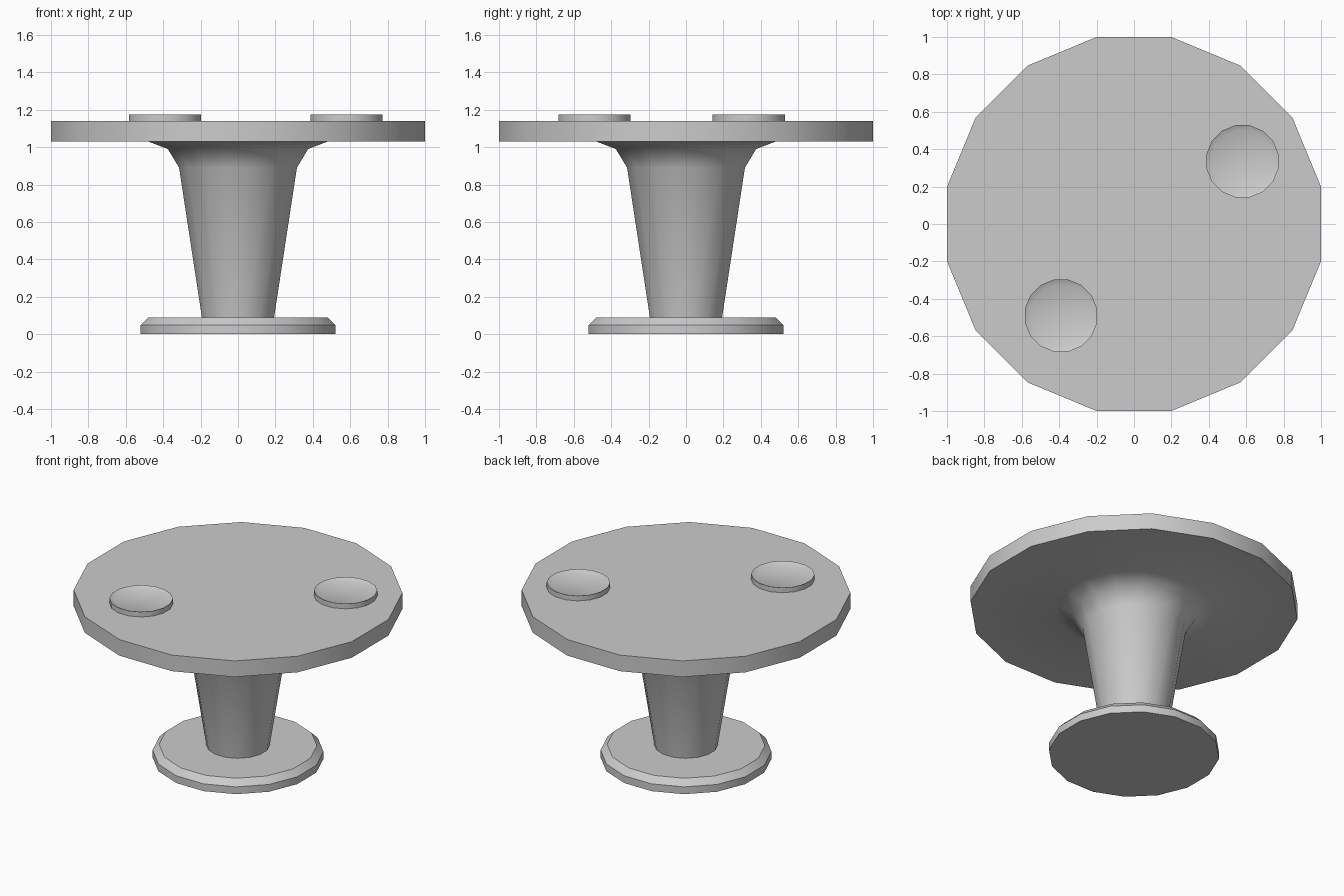
import bpy, bmesh, math

if "Cube" in bpy.data.objects:
    bpy.data.objects.remove(bpy.data.objects["Cube"])

SIDES = 16
FLAT = 1 / math.cos(math.pi / SIDES)  # flat-to-flat radius -> corner radius


def lathe(name, profile, centre=(0, 0), angle=40):
    """Revolve (radius, z) points into a closed 16-sided solid."""
    bm = bmesh.new()
    rings = []
    for r, z in profile:
        rings.append([bm.verts.new((r * FLAT * math.cos((i + 0.5) * math.tau / SIDES),
                                    r * FLAT * math.sin((i + 0.5) * math.tau / SIDES), z))
                      for i in range(SIDES)])
    for a, b in zip(rings, rings[1:]):
        for i in range(SIDES):
            j = (i + 1) % SIDES
            bm.faces.new((a[i], a[j], b[j], b[i]))
    bm.faces.new(rings[0][::-1])
    bm.faces.new(rings[-1])
    mesh = bpy.data.meshes.new(name)
    bm.to_mesh(mesh)
    bm.free()
    ob = bpy.data.objects.new(name, mesh)
    ob.location = (*centre, 0)
    bpy.context.collection.objects.link(ob)
    bpy.ops.object.select_all(action='DESELECT')
    ob.select_set(True)
    bpy.context.view_layer.objects.active = ob
    bpy.ops.object.shade_smooth_by_angle(angle=math.radians(angle))
    return ob


# Foot, flared pedestal and top in one continuous turned body
lathe("table", [(0.52, 0), (0.52, 0.05), (0.48, 0.09), (0.193, 0.09),
                (0.315, 0.89), (0.375, 0.99), (0.48, 1.03),
                (1.0, 1.03), (1.0, 1.14)])

# Two shallow dished coasters on the top
for name, centre in (("coaster_right", (0.58, 0.335)), ("coaster_left", (-0.39, -0.49))):
    lathe(name, [(0.193, 1.14), (0.193, 1.175), (0.163, 1.16)], centre)
